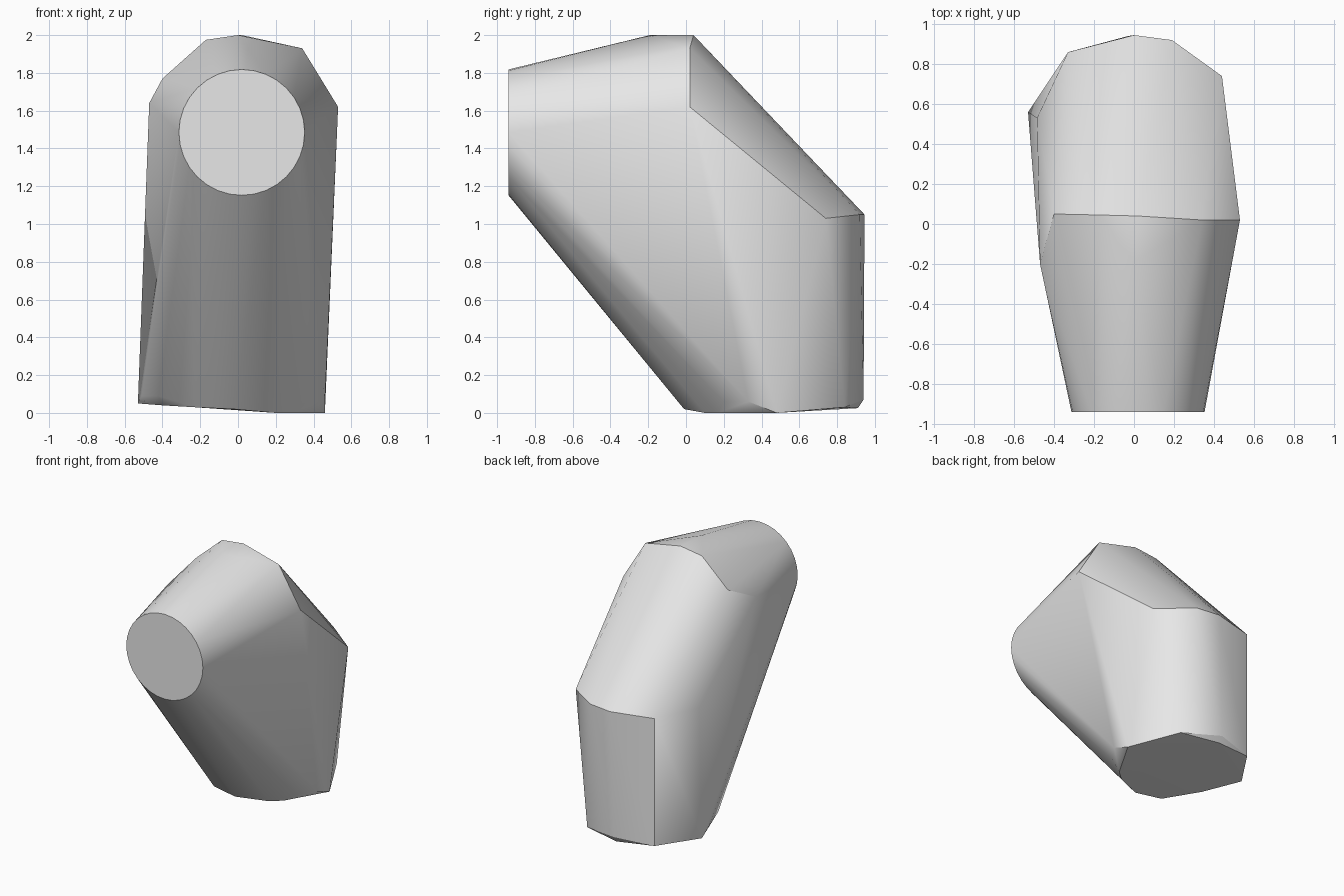
import bpy, bmesh, math
from mathutils import Vector

cube = bpy.data.objects.get("Cube")
if cube:
    bpy.data.objects.remove(cube, do_unlink=True)

# One plain grey for the whole body
grey = bpy.data.materials.new("plain_grey")
grey.use_nodes = True
colour = (0.8, 0.8, 0.8, 1)
grey.diffuse_color = colour
grey.node_tree.nodes["Principled BSDF"].inputs["Base Color"].default_value = colour

# Round flat front end
SIDES = 32
front_disc = [(0.02 + 0.333 * math.cos(math.tau * i / SIDES), -0.94,
               1.485 + 0.333 * math.sin(math.tau * i / SIDES)) for i in range(SIDES)]

# Upper ridge, from right to left across the shoulders
shoulder = [(0.53, 0.02, 1.62), (0.34, 0.02, 1.93), (0.02, 0.04, 2.0), (0, -0.19, 2.0),
            (-0.17, 0.045, 1.975), (-0.4, 0.05, 1.77), (-0.47, -0.2, 1.64)]

# Rear ridge, where the sloped back meets the upright wall
rear = [(0.44, 0.74, 1.03), (0.19, 0.92, 1.05), (0.0, 0.945, 1.05),
        (-0.33, 0.86, 1.05), (-0.485, 0.53, 1.05)]

# Slightly tilted base outline with small chipped corners
base = [(0.46, 0.48, 0), (0.28, 0.17, 0), (0.2, 0.1, 0), (-0.02, -0.01, 0.02),
        (-0.23, 0.03, 0.03), (-0.4, 0.28, 0.04), (-0.53, 0.56, 0.05),
        (-0.33, 0.86, 0.05), (-0.03, 0.91, 0.025), (0.27, 0.84, 0.03)]
chips = [(0.46, 0.33, 0.06), (0.37, 0.2, 0.06), (-0.51, 0.45, 0.09),
         (-0.42, 0.2, 0.09), (-0.03, 0.94, 0.07)]

# Wrap the outlines in one convex skin
bm = bmesh.new()
for p in front_disc + shoulder + rear + base + chips:
    bm.verts.new(Vector(p))
hull = bmesh.ops.convex_hull(bm, input=bm.verts[:])
unused = {g for g in hull["geom_interior"] if isinstance(g, bmesh.types.BMVert)}
bmesh.ops.delete(bm, geom=list(unused), context="VERTS")
bmesh.ops.dissolve_limit(bm, angle_limit=math.radians(1.5), verts=bm.verts[:], edges=bm.edges[:])
bmesh.ops.recalc_face_normals(bm, faces=bm.faces[:])

mesh = bpy.data.meshes.new("faceted_body")
bm.to_mesh(mesh)
bm.free()
mesh.materials.append(grey)
body = bpy.data.objects.new("faceted_body", mesh)
bpy.context.collection.objects.link(body)

# Smooth the round flanks, keep the ridges crisp
bpy.ops.object.select_all(action="DESELECT")
body.select_set(True)
bpy.context.view_layer.objects.active = body
bpy.ops.object.shade_smooth_by_angle(angle=math.radians(30))
